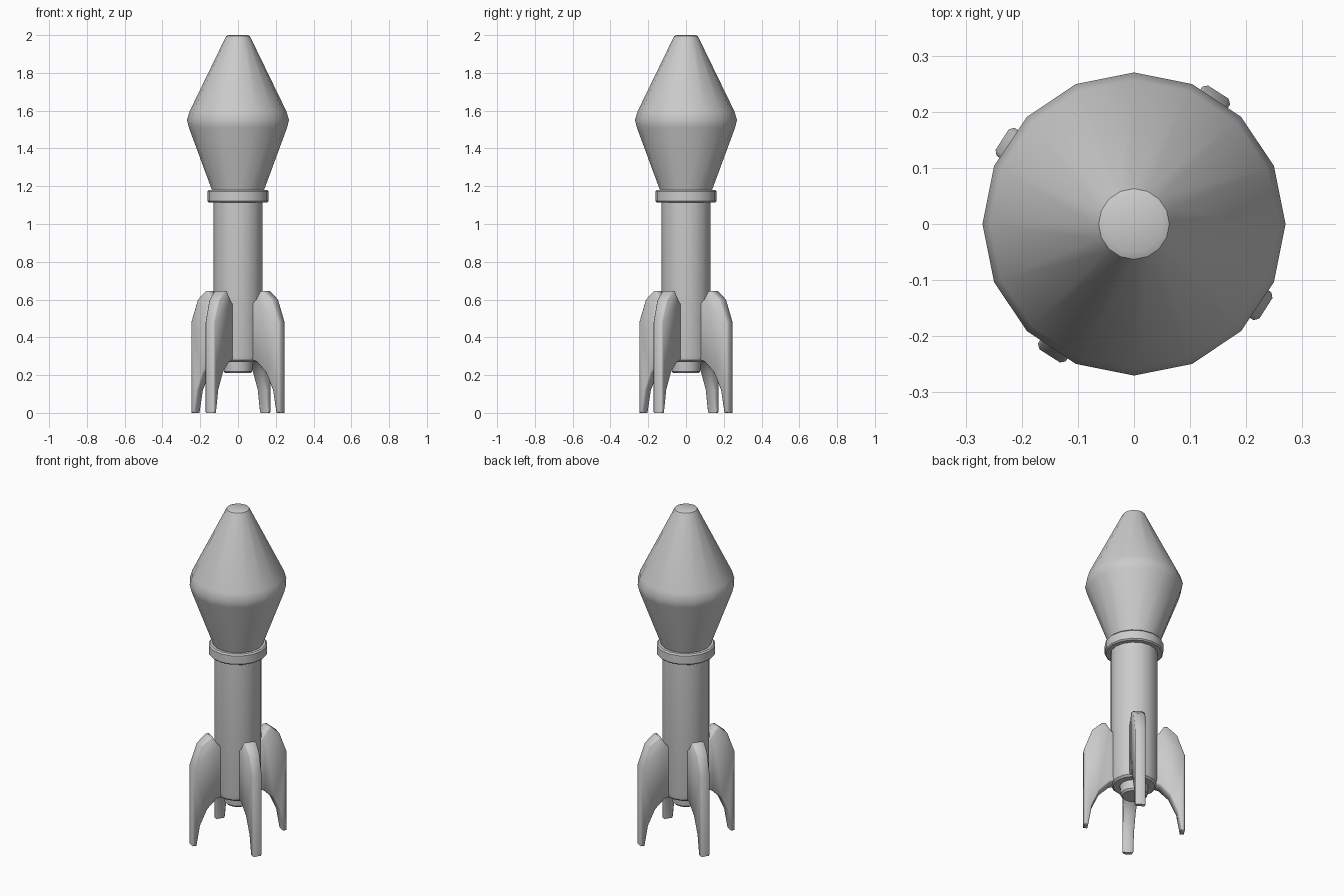
import bpy, bmesh, math

if "Cube" in bpy.data.objects:
    bpy.data.objects.remove(bpy.data.objects["Cube"])

SIDES = 16


def finish(name, bm, angle=35):
    bmesh.ops.recalc_face_normals(bm, faces=bm.faces[:])
    mesh = bpy.data.meshes.new(name)
    bm.to_mesh(mesh)
    bm.free()
    ob = bpy.data.objects.new(name, mesh)
    bpy.context.collection.objects.link(ob)
    bpy.ops.object.select_all(action='DESELECT')
    bpy.context.view_layer.objects.active = ob
    ob.select_set(True)
    bpy.ops.object.shade_smooth_by_angle(angle=math.radians(angle))
    return ob


def lathe(name, profile):
    """Closed solid of revolution from (radius, z) points."""
    bm = bmesh.new()
    rings = []
    for r, z in profile:
        rings.append([bm.verts.new((r * math.cos(i * math.tau / SIDES),
                                    r * math.sin(i * math.tau / SIDES), z))
                      for i in range(SIDES)])
    for a, b in zip(rings, rings[1:]):
        for i in range(SIDES):
            j = (i + 1) % SIDES
            bm.faces.new((a[i], a[j], b[j], b[i]))
    bm.faces.new(rings[0])
    bm.faces.new(rings[-1])
    return finish(name, bm)


# Warhead, collar, tube and exhaust nozzle
lathe("nose_cone", [(0.13, 1.15), (0.14, 1.185), (0.26, 1.51), (0.27, 1.55),
                    (0.257, 1.595), (0.07, 1.98), (0.063, 1.994), (0.05, 2.0)])
lathe("collar", [(0.12, 1.115), (0.155, 1.115), (0.162, 1.122), (0.162, 1.172),
                 (0.155, 1.18), (0.12, 1.18)])
lathe("body_tube", [(0.115, 0.27), (0.126, 0.28), (0.13, 0.30), (0.13, 1.13)])
lathe("nozzle", [(0.065, 0.21), (0.075, 0.22), (0.08, 0.28)])

# Fins: side outline (radius, z), thicker at the root than at the outer edge
FIN = [(0.10, 0.57), (0.135, 0.60), (0.162, 0.645), (0.182, 0.645), (0.235, 0.60),
       (0.279, 0.48), (0.279, 0.0), (0.257, 0.0), (0.237, 0.12), (0.195, 0.215),
       (0.14, 0.27), (0.10, 0.285)]


def half_thickness(r):
    return 0.043 - (r - 0.10) * 0.08


def fin(name, angle):
    bm = bmesh.new()
    c, s = math.cos(angle), math.sin(angle)
    loops = []
    for side in (-1, 1):
        loop = []
        for r, z in FIN:
            t = side * half_thickness(r)
            loop.append(bm.verts.new((r * c - t * s, r * s + t * c, z)))
        bm.faces.new(loop)
        loops.append(loop)
    a, b = loops
    for i in range(len(FIN)):
        j = (i + 1) % len(FIN)
        bm.faces.new((a[i], a[j], b[j], b[i]))
    bmesh.ops.recalc_face_normals(bm, faces=bm.faces[:])
    # Soften the rim of both flat sides
    rim = [e for e in bm.edges if any(len(f.verts) == len(FIN) for f in e.link_faces)]
    bmesh.ops.bevel(bm, geom=rim, offset=0.007, segments=1, affect='EDGES')
    return finish(name, bm, 50)


for k in range(4):
    fin(f"fin_{k + 1}", math.radians(57.4 + 90 * k))
